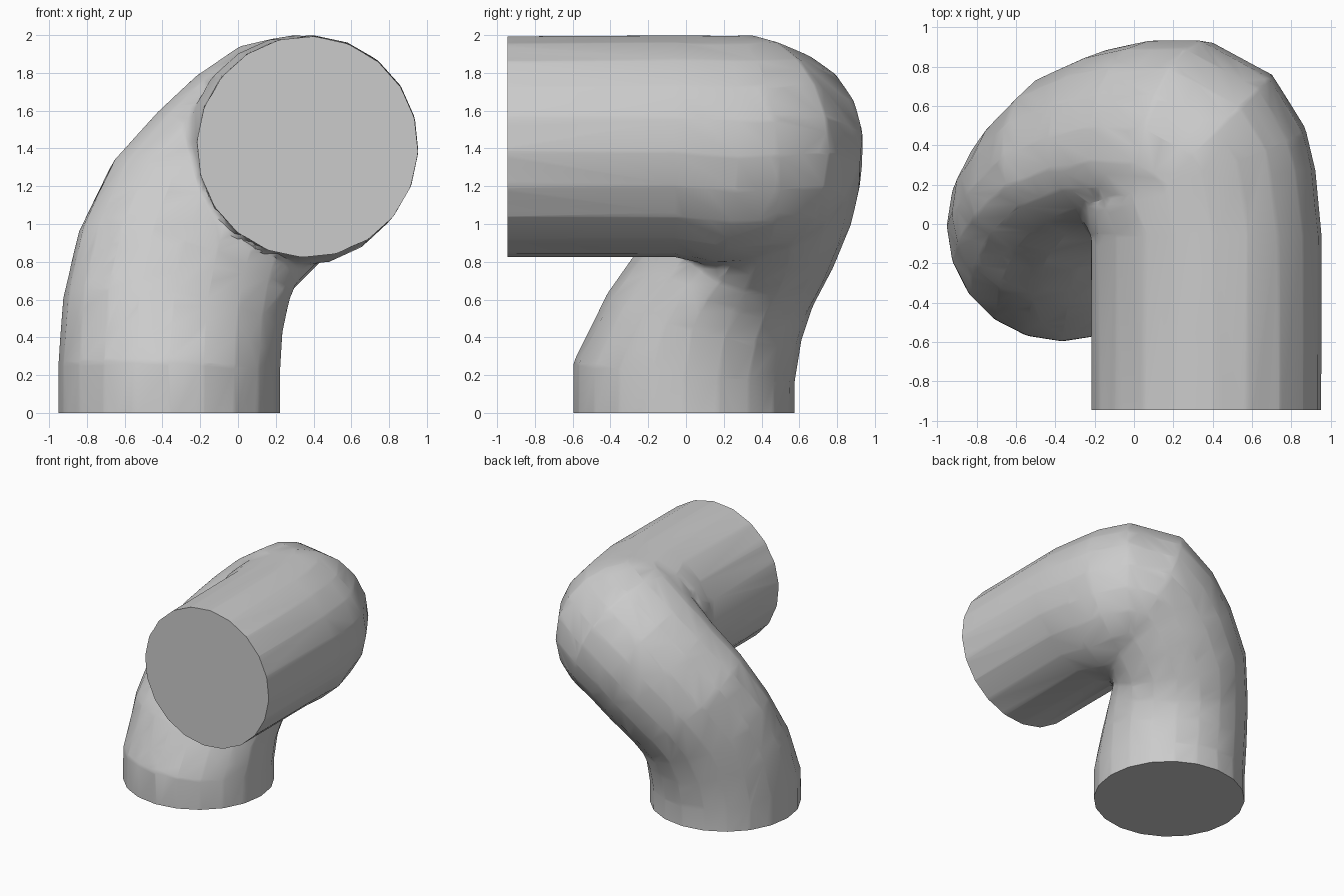
import bpy, bmesh, math
from mathutils import Vector

cube = bpy.data.objects.get("Cube")
if cube:
    bpy.data.objects.remove(cube, do_unlink=True)

# One grey material
grey = bpy.data.materials.new("plain_grey")
grey.use_nodes = True
colour = (0.6, 0.6, 0.6, 1)
grey.diffuse_color = colour
grey.node_tree.nodes["Principled BSDF"].inputs["Base Color"].default_value = colour

SIDES = 20
FRONT = Vector((0, -1, 0))

# Sections along the pipe: centre, radius, and how far the front side is kept
sections = [
    ((-.365, -.01, -.15), .588, 1), ((-.365, -.01, .22), .588, 1),
    ((-.345, .04, .52), .588, .8), ((-.285, .125, .78), .588, .62),
    ((-.18, .24, 1.0), .588, .6), ((-.01, .315, 1.18), .588, .62),
    ((.15, .35, 1.33), .588, .75), ((.24, .355, 1.395), .595, 1),
    ((.28, .335, 1.4), .6, 1), ((.3, .295, 1.395), .605, 1),
    ((.325, .16, 1.388), .61, 1), ((.368, -.06, 1.412), .588, 1),
    ((.368, -1.1, 1.408), .586, 1)]
path = [Vector(s[0]) for s in sections]


def tangent(i):
    if i == 0:
        return Vector((0, 0, 1))
    if i >= len(path) - 2:
        return FRONT.copy()
    before = (path[i] - path[i - 1]).normalized()
    after = (path[i + 1] - path[i]).normalized()
    return (before + after).normalized()


# Sweep a ring along the centre line without twist
bm = bmesh.new()
rings = []
side = Vector((1, 0, 0))
last = tangent(0)
for i, (centre, radius, keep) in enumerate(sections):
    now = tangent(i)
    side = last.rotation_difference(now) @ side
    side = (side - now * side.dot(now)).normalized()
    up = now.cross(side)
    ring = []
    for k in range(SIDES):
        a = math.tau * k / SIDES
        offset = radius * (side * math.cos(a) + up * math.sin(a))
        if keep < 1:
            inward = (FRONT - now * FRONT.dot(now)).normalized()
            offset -= inward * max(0, offset.dot(inward)) * (1 - keep)
        ring.append(bm.verts.new(path[i] + offset))
    rings.append(ring)
    last = now

# Wall and end caps
for low, high in zip(rings, rings[1:]):
    for k in range(SIDES):
        n = (k + 1) % SIDES
        bm.faces.new((low[k], low[n], high[n], high[k]))
bm.faces.new(list(reversed(rings[0])))
bm.faces.new(rings[-1])

mesh = bpy.data.meshes.new("bent_pipe")
bm.to_mesh(mesh)
bm.free()
pipe = bpy.data.objects.new("bent_pipe", mesh)
bpy.context.collection.objects.link(pipe)
bpy.ops.object.select_all(action='DESELECT')
pipe.select_set(True)
bpy.context.view_layer.objects.active = pipe

# Fuse the folded inside of the bend, then reduce to coarse facets
remesh = pipe.modifiers.new("fuse", 'REMESH')
remesh.mode = 'VOXEL'
remesh.voxel_size = 0.02
reduce = pipe.modifiers.new("reduce", 'DECIMATE')
reduce.ratio = 0.025
for name in ("fuse", "reduce"):
    bpy.ops.object.modifier_apply(modifier=name)

# Trim both ends flat and close them
bm = bmesh.new()
bm.from_mesh(pipe.data)
for point, normal in (((0, 0, 0), (0, 0, -1)), ((0, -.945, 0), FRONT)):
    cut = bmesh.ops.bisect_plane(bm, geom=bm.verts[:] + bm.edges[:] + bm.faces[:],
                                 plane_co=point, plane_no=normal, clear_outer=True)
    rim = [e for e in cut["geom_cut"] if isinstance(e, bmesh.types.BMEdge)]
    bmesh.ops.contextual_create(bm, geom=rim)
bmesh.ops.recalc_face_normals(bm, faces=bm.faces[:])
bm.to_mesh(pipe.data)
bm.free()

# Smooth wall with crisp end edges
pipe.data.materials.clear()
pipe.data.materials.append(grey)
bpy.ops.object.shade_smooth_by_angle(angle=math.radians(30))
